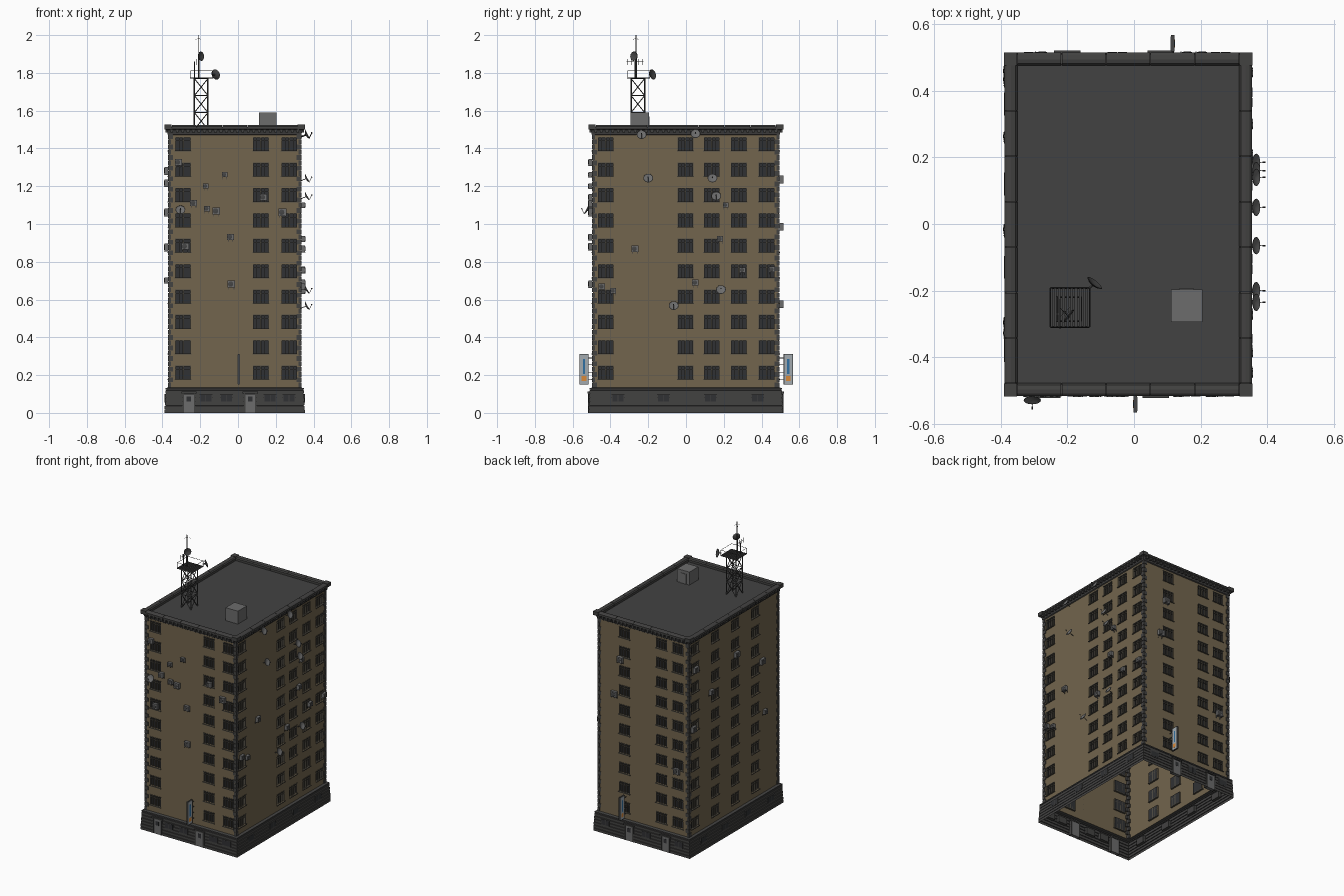
import bpy, bmesh, math
from mathutils import Matrix, Vector

if "Cube" in bpy.data.objects:
    bpy.data.objects.remove(bpy.data.objects["Cube"])

X0, X1, Y0, Y1 = -0.366, 0.331, -0.493, 0.491      # wall planes
ZB, ZT = 0.135, 1.478                              # top of plinth, underside of cornice

def mat(name, *c):
    m = bpy.data.materials.new(name)
    m.diffuse_color = (*c, 1)
    m.use_nodes = True
    m.node_tree.nodes["Principled BSDF"].inputs["Base Color"].default_value = m.diffuse_color
    return m

BROWN = mat("brown_wall", 0.17, 0.13, 0.075)
STONE = mat("dark_stone", 0.055, 0.054, 0.053)
ROOF = mat("roof_felt", 0.055, 0.055, 0.055)
GLASS = mat("dark_glass", 0.03, 0.031, 0.034)
FRAME = mat("window_frame", 0.085, 0.077, 0.06)
METAL = mat("metal", 0.15, 0.15, 0.15)
STEEL = mat("dark_steel", 0.06, 0.06, 0.06)
PALE = mat("pale_panel", 0.36, 0.40, 0.43)
BLUE = mat("sign_blue", 0.03, 0.16, 0.36)
ORANGE = mat("sign_orange", 0.7, 0.25, 0.04)

def finish(name, bm, m, smooth=False):
    me = bpy.data.meshes.new(name)
    bm.to_mesh(me)
    bm.free()
    ob = bpy.data.objects.new(name, me)
    bpy.context.collection.objects.link(ob)
    me.materials.append(m)
    if smooth:
        bpy.context.view_layer.objects.active = ob
        ob.select_set(True)
        bpy.ops.object.shade_smooth_by_angle(angle=math.radians(40))
        ob.select_set(False)

def frame(origin, u, v, out):
    m = Matrix((u, v, out)).transposed().to_4x4()
    m.translation = origin
    return m

I = Matrix.Identity(4)
# wall frames: u along the wall (world coordinate, signed), v up, d outward
WALLS = {
    "front": (frame((0, Y0, 0), (1, 0, 0), (0, 0, 1), (0, -1, 0)), X0, X1),
    "right": (frame((X1, 0, 0), (0, 1, 0), (0, 0, 1), (1, 0, 0)), Y0, Y1),
    "back": (frame((0, Y1, 0), (-1, 0, 0), (0, 0, 1), (0, 1, 0)), -X1, -X0),
    "left": (frame((X0, 0, 0), (0, -1, 0), (0, 0, 1), (-1, 0, 0)), -Y1, -Y0)}

def quad(bm, M, *pts):
    bm.faces.new([bm.verts.new(M @ Vector(p)) for p in pts])

def box(bm, M, a0, a1, b0, b1, c0, c1):
    S = Matrix.Diagonal((a1 - a0, b1 - b0, c1 - c0, 1))
    T = Matrix.Translation(((a0 + a1) / 2, (b0 + b1) / 2, (c0 + c1) / 2))
    bmesh.ops.create_cube(bm, size=1, matrix=M @ T @ S)

def tube(bm, p, q, r, n=4):
    p, q = Vector(p), Vector(q)
    d = q - p
    R = Matrix.Translation((p + q) / 2) @ d.to_track_quat('Z', 'Y').to_matrix().to_4x4()
    bmesh.ops.create_cone(bm, cap_ends=True, segments=n, radius1=r, radius2=r, depth=d.length, matrix=R)

def lathe(bm, M, prof, n=16):
    rings = [[bm.verts.new(M @ Vector((r * math.cos(2 * math.pi * i / n), r * math.sin(2 * math.pi * i / n), h)))
              for i in range(n)] for r, h in prof]
    for a, b in zip(rings, rings[1:]):
        for i in range(n):
            bm.faces.new((a[i], a[(i + 1) % n], b[(i + 1) % n], b[i]))
    bm.faces.new(rings[0][::-1])
    bm.faces.new(rings[-1])

def band(bm, prof):
    """Rectangular rings around the building, profile of (outward offset, z)."""
    rings = [[bm.verts.new(p) for p in ((X0 - o, Y0 - o, z), (X1 + o, Y0 - o, z), (X1 + o, Y1 + o, z),
                                        (X0 - o, Y1 + o, z))] for o, z in prof]
    for a, b in zip(rings, rings[1:]):
        for i in range(4):
            bm.faces.new((a[i], a[(i + 1) % 4], b[(i + 1) % 4], b[i]))

def prism(bm, M, prof, u0, u1):
    a, b = ([bm.verts.new(M @ Vector((u, v, d))) for d, v in prof] for u in (u0, u1))
    n = len(prof)
    for i in range(n):
        bm.faces.new((a[i], a[(i + 1) % n], b[(i + 1) % n], b[i]))
    bm.faces.new(a[::-1])
    bm.faces.new(b)

# walls with recessed windows
COLS = {"front": (-0.291, 0.121, 0.271), "right": (-0.425, -0.003, 0.136, 0.28, 0.427),
        "back": (-0.13, 0.155, 0.28), "left": (-0.42, -0.2, 0.02, 0.24)}
ROWS = [0.215 + 0.1344 * i for i in range(10)]
W, H, D = 0.042, 0.036, 0.012
for name, (M, u0, u1) in WALLS.items():
    wall, glass, fr = bmesh.new(), bmesh.new(), bmesh.new()
    us = [u0] + [c + s * W for c in COLS[name] for s in (-1, 1)] + [u1]
    vs = [ZB] + [c + s * H for c in ROWS for s in (-1, 1)] + [1.5]
    for i in range(len(us) - 1):
        for j in range(len(vs) - 1):
            a, b, c, d = us[i], us[i + 1], vs[j], vs[j + 1]
            if not (i % 2 and j % 2):
                quad(wall, M, (a, c, 0), (b, c, 0), (b, d, 0), (a, d, 0))
                continue
            loop = [(a, c), (b, c), (b, d), (a, d)]
            for p, q in zip(loop, loop[1:] + loop[:1]):
                quad(wall, M, (*p, 0), (*q, 0), (*q, -D), (*p, -D))
            quad(glass, M, (a, c, -D), (b, c, -D), (b, d, -D), (a, d, -D))
            m = (a + b) / 2
            box(fr, M, a - 0.003, b + 0.003, c - 0.005, c, -D, 0.006)           # sill
            box(fr, M, a, b, d - 0.005, d, -D, 0.002)                           # head
            for x, w in ((a + 0.002, 0.002), (m, 0.004), (b - 0.002, 0.002),
                         (m - 0.021, 0.0012), (m + 0.021, 0.0012)):
                box(fr, M, x - w, x + w, c, d - 0.005, -D, -0.002)              # mullions
            box(fr, M, a, b, d - 0.022, d - 0.0195, -D, -0.003)                 # transom
    bmesh.ops.remove_doubles(wall, verts=wall.verts, dist=1e-5)
    finish(name + "_wall", wall, BROWN)
    finish(name + "_window_glass", glass, GLASS)
    finish(name + "_window_frames", fr, FRAME)

# rusticated plinth
bm = bmesh.new()
prof = []
for i in range(6):
    z, o = i * 0.0205, 0.023 - i * 0.001
    prof += [(o, z), (o, z + 0.017), (o - 0.005, z + 0.0175), (o - 0.005, z + 0.020)]
band(bm, prof + [(0.018, 0.123), (0.018, 0.131), (0.0, ZB)])
finish("plinth", bm, STONE)

# doors and basement windows
doors, trim, panes = bmesh.new(), bmesh.new(), bmesh.new()
for name, us in (("front", (-0.26, 0.065)), ("back", (-0.08, 0.2))):
    M = WALLS[name][0]
    for u in us:
        box(doors, M, u - 0.027, u + 0.027, 0, 0.1, 0, 0.0235)
        box(panes, M, u - 0.012, u + 0.012, 0.06, 0.088, 0.02, 0.0245)
        for s in (-1, 1):
            box(trim, M, u + s * 0.031 - 0.005, u + s * 0.031 + 0.005, 0, 0.105, 0, 0.0255)
        box(trim, M, u - 0.04, u + 0.04, 0.103, 0.112, 0, 0.029)
for name, us in (("front", (-0.17, -0.06, 0.17, 0.27)), ("back", (-0.26, 0.05, 0.3)),
                 ("right", (-0.36, -0.12, 0.13, 0.38)), ("left", (-0.36, -0.12, 0.13, 0.38))):
    M = WALLS[name][0]
    for u in us:
        box(trim, M, u - 0.034, u + 0.034, 0.055, 0.1, 0, 0.0235)
        for s in (-1, 1):
            box(panes, M, u + s * 0.0155 - 0.014, u + s * 0.0155 + 0.014, 0.06, 0.095, 0.01, 0.0242)
finish("doors", doors, METAL)
finish("plinth_trim", trim, STONE)
finish("basement_panes", panes, GLASS)

# corner quoins
bm = bmesh.new()
for x, sx in ((X0, 1), (X1, -1)):
    for y, sy in ((Y0, 1), (Y1, -1)):
        for k in range(48):
            a, b = (0.022, 0.012) if k % 2 else (0.012, 0.022)
            z = ZB + k * 0.028
            xs, ys = sorted((x - sx * 0.004, x + sx * a)), sorted((y - sy * 0.004, y + sy * b))
            box(bm, I, *xs, *ys, z, z + 0.025)
finish("quoins", bm, STONE)

# cornice, dentils, coping blocks and roof
bm = bmesh.new()
band(bm, [(0, 1.47), (0.006, 1.474), (0.006, 1.48), (0.012, 1.497), (0.022, 1.503), (0.022, 1.512),
          (-0.014, 1.514), (-0.014, 1.495)])
for name, (M, u0, u1) in WALLS.items():
    n = int((u1 - u0) / 0.029)
    for k in range(n):
        u = u0 + (k + 0.5) * (u1 - u0) / n
        box(bm, M, u - 0.007, u + 0.007, 1.484, 1.502, 0, 0.019)
finish("cornice", bm, STONE)
bm = bmesh.new()
cop = [(0.023, 1.508), (0.023, 1.517), (0.016, 1.523), (0.003, 1.525), (-0.01, 1.522), (-0.016, 1.515), (-0.016, 1.498)]
for name, (M, u0, u1) in WALLS.items():
    n = 7 if u1 - u0 > 0.8 else 5
    s = (u1 - u0 - 0.03) / n
    for k in range(n):
        prism(bm, M, cop, u0 + 0.016 + k * s, u0 + 0.014 + (k + 1) * s)
    box(bm, M, u0 - 0.024, u0 + 0.015, 1.5, 1.5255, -0.015, 0.024)
finish("parapet_coping", bm, STONE)
bm = bmesh.new()
quad(bm, I, (X0, Y0, 1.5), (X1, Y0, 1.5), (X1, Y1, 1.5), (X0, Y1, 1.5))
finish("roof", bm, ROOF)
bm = bmesh.new()
box(bm, I, 0.111, 0.205, -0.294, -0.196, 1.5, 1.59)
box(bm, I, 0.135, 0.18, -0.197, -0.193, 1.5, 1.57)
finish("roof_hut", bm, METAL)

# air conditioners: (u, z, half width)
AC = {"front": [(-0.315, 1.325, .018), (-0.17, 1.2, .014), (-0.07, 1.26, .014), (-0.235, 1.11, .018),
                (-0.165, 1.08, .016), (-0.115, 1.067, .02), (-0.04, 0.93, .018), (-0.28, 0.88, .02),
                (-0.035, 0.68, .02), (0.135, 1.14, .018), (0.235, 1.06, .021)],
      "right": [(0.21, 1.1, .015), (-0.27, 0.867, .018), (0.18, 0.92, .017), (0.05, 0.688, .017), (0.3, 0.755, .016),
                (0.455, 0.758, .016), (-0.385, 0.645, .015), (-0.445, 0.668, .017)],
      "back": [(-0.155, 1.235, .021), (-0.2, 0.985, .021), (0.28, 0.575, .021)],
      "left": [(-0.43, 1.28, .021), (0.02, 1.215, .02), (0.3, 1.06, .021), (-0.26, 1.06, .018),
               (0.33, 0.7, .016), (-0.455, 0.875, .021)]}
body, fan = bmesh.new(), bmesh.new()
for name, items in AC.items():
    M = WALLS[name][0]
    for u, z, w in items:
        box(body, M, u - w, u + w, z - w * 0.8, z + w, 0.005, 0.024)
        lathe(fan, M @ Matrix.Translation((u - w * 0.2, z + w * 0.1, 0.024)), [(w * 0.7, 0), (w * 0.7, .0012), (w * 0.25, .0022)], 12)
        for s in (-0.7, 0.7):
            box(fan, M, u + s * w - .0015, u + s * w + .0015, z - w * 0.8 - .003, z - w * 0.8, 0, 0.026)
            box(fan, M, u + s * w - .0015, u + s * w + .0015, z - w * 0.8 - .012, z - w * 0.8, 0, 0.004)
finish("air_conditioner_bodies", body, METAL)
finish("air_conditioner_fans_and_brackets", fan, STEEL)

# satellite dishes
def bowl(r):
    return [(r * 0.25, -0.002), (r * 0.65, 0.001), (r, r * 0.24), (r * 0.95, r * 0.27), (r * 0.6, 0.004), (r * 0.2, 0.001)]

dish, arm = bmesh.new(), bmesh.new()
DISH = {"right": [(-0.235, 1.47), (0.05, 1.475), (-0.2, 1.24), (0.14, 1.24), (0.16, 1.145), (0.185, 0.65), (-0.065, 0.565)],
        "front": [(-0.305, 1.072)]}
for name, items in DISH.items():
    M = WALLS[name][0]
    for u, z in items:
        T = M @ Matrix.Translation((u, z, 0.03)) @ Matrix.Rotation(math.radians(-28), 4, 'X')
        lathe(dish, T, bowl(0.026))
        tube(arm, M @ Vector((u, z - 0.012, 0)), T.translation, 0.002)
        tube(arm, T @ Vector((0, -0.024, 0.005)), T @ Vector((0, -0.006, 0.03)), 0.001)
        tube(arm, T @ Vector((0, -0.006, 0.026)), T @ Vector((0, -0.006, 0.033)), 0.003, 6)
finish("satellite_dishes", dish, METAL, True)
finish("dish_arms", arm, STEEL)

# projecting signs
parts = [bmesh.new() for _ in range(4)]
for name, u, d in (("front", 0.004, 0.022), ("back", -0.116, 0.026)):
    M = WALLS[name][0]
    box(parts[0], M, u - .005, u + .005, 0.15, 0.312, d, d + 0.05)
    box(parts[1], M, u - .0058, u + .0058, 0.154, 0.308, d + .004, d + .046)
    box(parts[2], M, u - .0064, u + .0064, 0.205, 0.285, d + .019, d + .031)
    box(parts[3], M, u - .0064, u + .0064, 0.168, 0.194, d + .013, d + .037)
    for z in (0.175, 0.215, 0.255, 0.29):
        box(parts[0], M, u - .002, u + .002, z - .002, z + .002, 0, d)
for bm, n, m in zip(parts, ("frames", "panels", "stripes", "squares"), (STEEL, PALE, BLUE, ORANGE)):
    finish("sign_" + n, bm, m)

# lattice tower with railed platform
bm = bmesh.new()
C = [(-0.231, -0.291), (-0.159, -0.291), (-0.159, -0.219), (-0.231, -0.219)]
P = [(-0.251, -0.309), (-0.134, -0.309), (-0.134, -0.192), (-0.251, -0.192)]
Z = [1.5, 1.59, 1.68, 1.77]
for i in range(4):
    a, b, p, q = C[i], C[(i + 1) % 4], P[i], P[(i + 1) % 4]
    tube(bm, (*a, 1.5), (*a, 1.77), 0.004)
    for z, y in zip(Z, Z[1:]):
        tube(bm, (*a, z), (*b, y), 0.0025)
        tube(bm, (*b, z), (*a, y), 0.0025)
        tube(bm, (*a, y), (*b, y), 0.0025)
    tube(bm, (*p, 1.77), (*p, 1.812), 0.0015)
    tube(bm, (*p, 1.811), (*q, 1.811), 0.0015)
    tube(bm, (*p, 1.772), (*q, 1.772), 0.003)
for k in range(10):
    x = -0.249 + k * 0.0125
    box(bm, I, x - 0.004, x + 0.004, -0.309, -0.192, 1.77, 1.775)
finish("lattice_tower", bm, STEEL)

# mast, aerials and relay dishes
bm = bmesh.new()
mx, my = -0.208, -0.265
tube(bm, (mx, my, 1.77), (mx, my, 1.9), 0.005, 8)
tube(bm, (mx, my, 1.9), (mx, my, 2.0), 0.0025, 6)
tube(bm, (-0.231, -0.27, 1.77), (-0.231, -0.27, 1.86), 0.003, 6)
tube(bm, (-0.222, -0.315, 1.858), (-0.222, -0.225, 1.858), 0.0015)
for k in range(5):
    y = -0.312 + k * 0.021
    tube(bm, (-0.222, y, 1.842), (-0.222, y, 1.874), 0.0012)
for k in range(4):
    a = math.radians(45 + 90 * k)
    tube(bm, (mx, my, 1.985), (mx + 0.022 * math.cos(a), my + 0.022 * math.sin(a), 1.975), 0.0008)
tube(bm, (-0.136, -0.194, 1.79), (-0.122, -0.182, 1.79), 0.004, 6)
finish("mast_and_aerials", bm, STEEL)
bm = bmesh.new()
for p, d, r in (((-0.2, -0.272, 1.888), (0.75, -0.6, 0.1), 0.025), ((-0.122, -0.182, 1.79), (0.6, 0.75, 0.25), 0.028)):
    lathe(bm, Matrix.Translation(p) @ Vector(d).to_track_quat('Z', 'Y').to_matrix().to_4x4(), bowl(r))
finish("relay_dishes", bm, STEEL, True)
